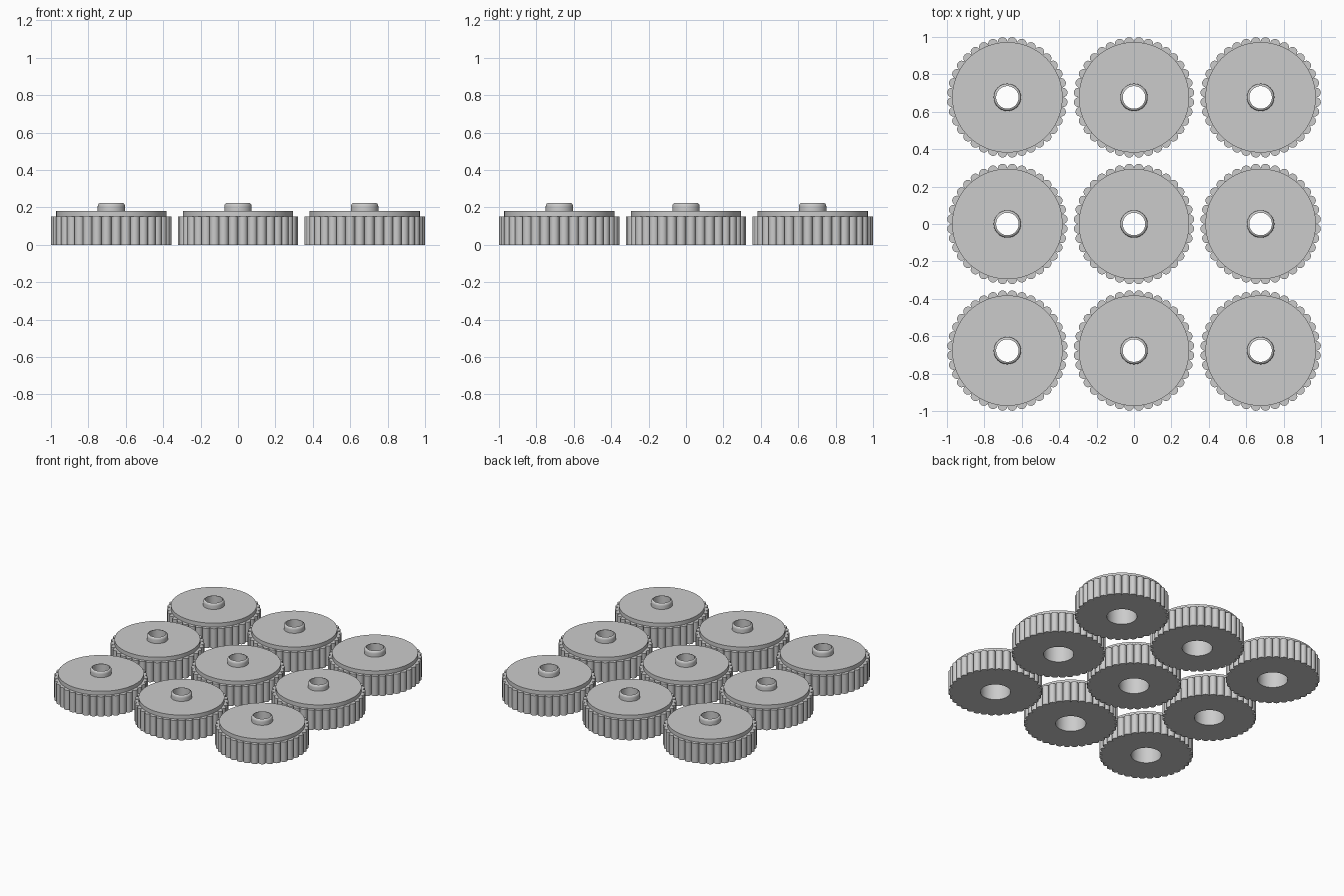
import bpy, bmesh, math

if "Cube" in bpy.data.objects:
    bpy.data.objects.remove(bpy.data.objects["Cube"])

TEETH = 36        # round ribs around each wheel
STEPS = 8         # facets per rib
PITCH = 0.677     # spacing of the wheels
RIB_CENTRE = 0.297
RIB_R = RIB_CENTRE * math.tan(math.pi / TEETH)

grey = bpy.data.materials.new("plain grey")
grey.diffuse_color = (0.6, 0.6, 0.6, 1)
grey.use_nodes = True
grey.node_tree.nodes["Principled BSDF"].inputs["Base Color"].default_value = grey.diffuse_color

# Ribbed outline as (angle, radius) pairs; neighbouring ribs share a valley point
outline = []
for t in range(TEETH):
    mid = 2 * math.pi * (t + 0.5) / TEETH
    for s in range(STEPS):
        a = math.pi * (s / STEPS - 0.5)
        x = RIB_CENTRE + RIB_R * math.cos(a)
        y = RIB_R * math.sin(a)
        outline.append((mid + math.atan2(y, x), math.hypot(x, y)))

# Cross-section from the bore up and around; None means the ribbed outline
section = [(0.060, 0.15), (0.104, 0.15), (0.104, 0.0), (None, 0.0),
           (None, 0.15), (0.295, 0.15), (0.295, 0.18), (0.073, 0.18),
           (0.073, 0.205)]
# Rounded shoulder of the hub
for i in range(1, 5):
    a = math.pi / 2 * i / 4
    section.append((0.061 + 0.012 * math.cos(a), 0.205 + 0.018 * math.sin(a)))
section.append((0.060, 0.223))

# Sweep the section into one closed wheel
bm = bmesh.new()
rings = []
for r, z in section:
    rings.append([bm.verts.new(((r or rr) * math.cos(a), (r or rr) * math.sin(a), z))
                  for a, rr in outline])
n = len(outline)
for k, low in enumerate(rings):
    high = rings[(k + 1) % len(rings)]
    for i in range(n):
        j = (i + 1) % n
        bm.faces.new((low[i], low[j], high[j], high[i]))
bmesh.ops.recalc_face_normals(bm, faces=bm.faces)
mesh = bpy.data.meshes.new("ribbed_wheel")
bm.to_mesh(mesh)
bm.free()
mesh.materials.append(grey)

# Three by three grid of wheels
for row in (-1, 0, 1):
    for col in (-1, 0, 1):
        wheel = bpy.data.objects.new("ribbed_wheel", mesh.copy())
        wheel.location = (col * PITCH, row * PITCH, 0)
        bpy.context.collection.objects.link(wheel)
        wheel.select_set(True)
        bpy.context.view_layer.objects.active = wheel
bpy.ops.object.shade_smooth_by_angle(angle=math.radians(30))
